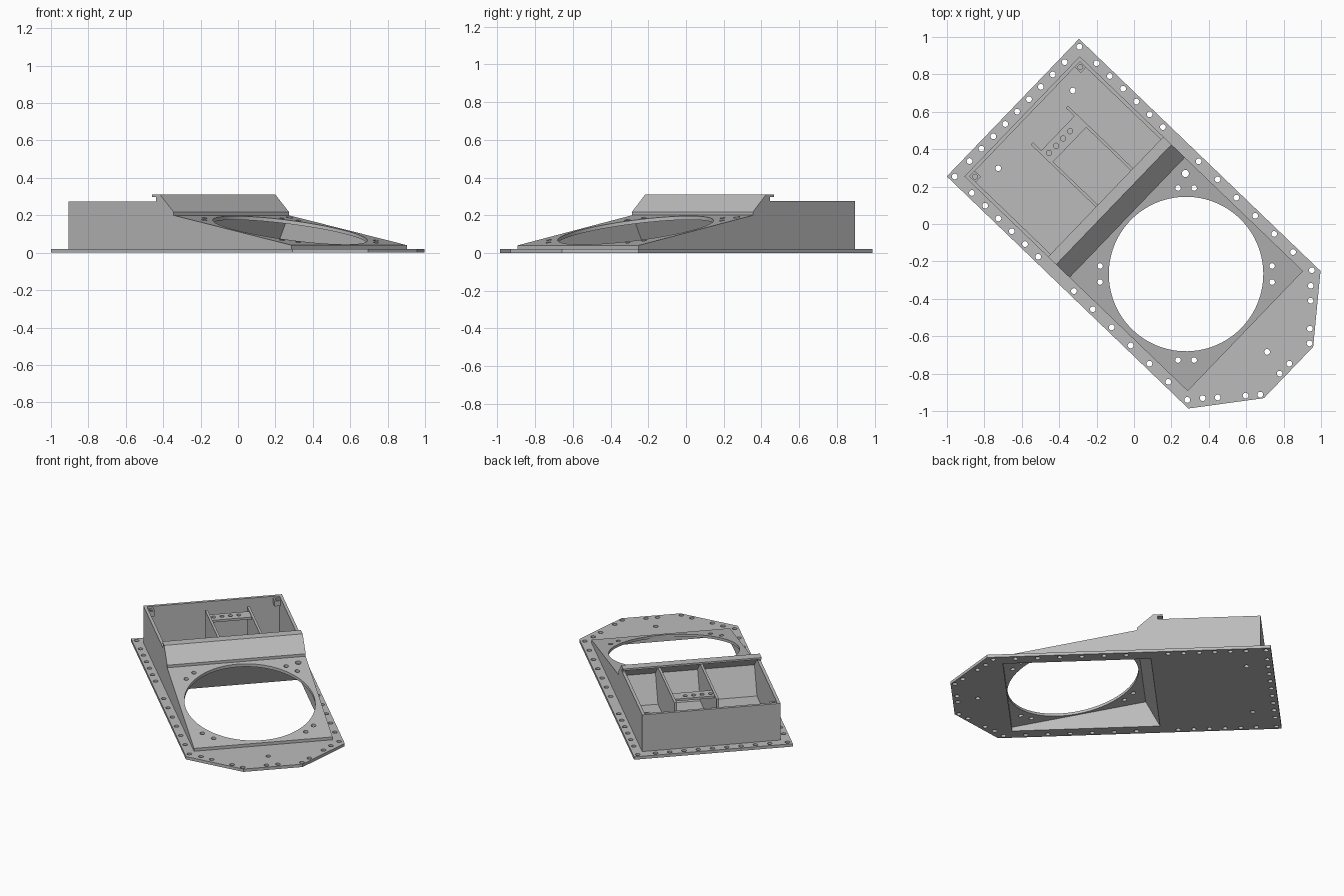
import bpy, bmesh, math
from mathutils import Matrix, Vector

cube = bpy.data.objects.get("Cube")
if cube:
    bpy.data.objects.remove(cube, do_unlink=True)

TURN = Matrix.Rotation(math.atan2(-0.693, 0.721), 4, 'Z')   # long axis runs diagonally

grey = bpy.data.materials.new("plain grey")
grey.use_nodes = True
grey.diffuse_color = (0.5, 0.5, 0.5, 1)
grey.node_tree.nodes["Principled BSDF"].inputs["Base Color"].default_value = (0.5, 0.5, 0.5, 1)


def finish(name, bm):
    """Turn a bmesh built along the long axis into a placed object."""
    bmesh.ops.recalc_face_normals(bm, faces=bm.faces)
    bm.transform(TURN)
    mesh = bpy.data.meshes.new(name)
    bm.to_mesh(mesh)
    bm.free()
    mesh.materials.append(grey)
    ob = bpy.data.objects.new(name, mesh)
    bpy.context.collection.objects.link(ob)
    return ob


def extrude(name, points, vector):
    bm = bmesh.new()
    face = bm.faces.new([bm.verts.new(p) for p in points])
    out = bmesh.ops.extrude_face_region(bm, geom=[face])
    moved = [g for g in out["geom"] if isinstance(g, bmesh.types.BMVert)]
    bmesh.ops.translate(bm, verts=moved, vec=vector)
    return finish(name, bm)


def side_prism(name, profile, lo, hi):
    """Side profile (length, height) swept across the width."""
    return extrude(name, [(u, lo, z) for u, z in profile], Vector((0, hi - lo, 0)))


def flat_prism(name, outline, lo, hi):
    """Plan outline swept upward."""
    return extrude(name, [(u, v, lo) for u, v in outline], Vector((0, 0, hi - lo)))


def rect(u0, u1, v0, v1):
    return [(u0, v0), (u1, v0), (u1, v1), (u0, v1)]


def drills(name, spots, radius, sides=16):
    bm = bmesh.new()
    for u, v in spots:
        bmesh.ops.create_cone(bm, cap_ends=True, segments=sides, radius1=radius, radius2=radius,
                              depth=1, matrix=Matrix.Translation((u, v, 0.2)))
    return finish(name, bm)


def cut(ob, *cutters):
    for c in cutters:
        c.hide_render = True
        c.hide_set(True)
        mod = ob.modifiers.new("cut", 'BOOLEAN')
        mod.operation = 'DIFFERENCE'
        mod.solver = 'EXACT'
        mod.object = c


def bake(ob):
    """Apply the cuts so the helpers can be removed."""
    deps = bpy.context.evaluated_depsgraph_get()
    mesh = bpy.data.meshes.new_from_object(ob.evaluated_get(deps))
    ob.modifiers.clear()
    ob.data = mesh


# Base plate with tapered nose
half = [(-0.898, 0.51), (0.893, 0.51), (1.146, 0.19)]
plate = flat_prism("base_plate", half + [(u, -v) for u, v in reversed(half)], 0, 0.02)

# Housing: open box, raised lip and sloping ramp in one profile
housing = side_prism("housing", [
    (-0.83, 0.02), (0.826, 0.02), (0.826, 0.04), (-0.05, 0.2), (-0.05, 0.218), (-0.15, 0.31),
    (-0.21, 0.31), (-0.21, 0.298), (-0.18, 0.298), (-0.18, 0.275), (-0.83, 0.275)], -0.445, 0.445)

# Hollows
box_hollow = side_prism("box_hollow_cutter", [
    (-0.81, 0), (-0.165, 0), (-0.075, 0.2), (-0.175, 0.297), (-0.211, 0.297),
    (-0.211, 0.4), (-0.81, 0.4)], -0.425, 0.425)
ramp_hollow = side_prism("ramp_hollow_cutter", [
    (-0.146, -0.02), (0.8, -0.02), (0.8, 0.027), (-0.045, 0.179)], -0.425, 0.425)

# Large round opening and the paired holes around it
CENTRE = 0.386
opening = drills("round_opening_cutter", [(CENTRE, 0)], 0.413, 96)
pairs = []
back_turn = TURN.to_3x3().inverted()
for quarter in range(4):
    spin = Matrix.Rotation(quarter * math.pi / 2, 3, 'Z')
    for side in (-0.043, 0.043):
        p = back_turn @ spin @ Vector((0.46, side, 0))
        pairs.append((p.x + CENTRE, p.y))
ramp_drills = drills("ramp_hole_cutter", pairs, 0.015)
corner_drill = drills("ramp_corner_hole_cutter", [(0.011, 0.385)], 0.019)

# Bolt holes round the edge of the plate
spots = [(0.987, 0), (-0.73, 0.288), (-0.73, -0.288)]
edge = [-0.867] + [-0.74 + 0.0985 * i for i in range(6)] + [0.017 + 0.14 * i for i in range(7)]
nose = [(0.91, 0.417), (0.965, 0.359), (1.066, 0.248), (1.119, 0.19), (1.116, 0.037)]
for s in (-1, 1):
    spots += [(u, s * 0.481) for u in edge] + [(u, s * v) for u, v in nose]
spots += [(-0.867, 0.0917 * i) for i in range(-4, 5)]
bolt_drills = drills("bolt_hole_cutter", spots, 0.0155)

cut(plate, ramp_hollow, bolt_drills)
cut(housing, box_hollow, ramp_hollow, opening, ramp_drills, corner_drill)

# Ribs inside the box
for name, v in (("left_rib", 0.203), ("right_rib", -0.068)):
    side_prism(name, [(-0.692, 0.02), (-0.155, 0.02), (-0.07, 0.2), (-0.15, 0.275),
                      (-0.692, 0.275)], v - 0.008, v + 0.008)

# Drilled shelf between the ribs
shelf = flat_prism("shelf", rect(-0.63, -0.542, -0.062, 0.197), 0.255, 0.27)
shelf_drills = drills("shelf_hole_cutter", [(-0.59, -0.041 + 0.054 * i) for i in range(4)], 0.014)
cut(shelf, shelf_drills)

# Drilled corner bosses at the back of the box
bosses = []
for name, s in (("left_boss", 1), ("right_boss", -1)):
    boss = flat_prism(name, rect(-0.812, -0.765, s * 0.385, s * 0.427), 0.225, 0.262)
    drill = drills(name + "_cutter", [(-0.788, s * 0.406)], 0.013)
    cut(boss, drill)
    bosses.append(boss)

bpy.context.view_layer.update()
for ob in [plate, housing, shelf] + bosses:
    bake(ob)
for ob in [o for o in bpy.data.objects if o.name.endswith("_cutter")]:
    bpy.data.objects.remove(ob, do_unlink=True)
